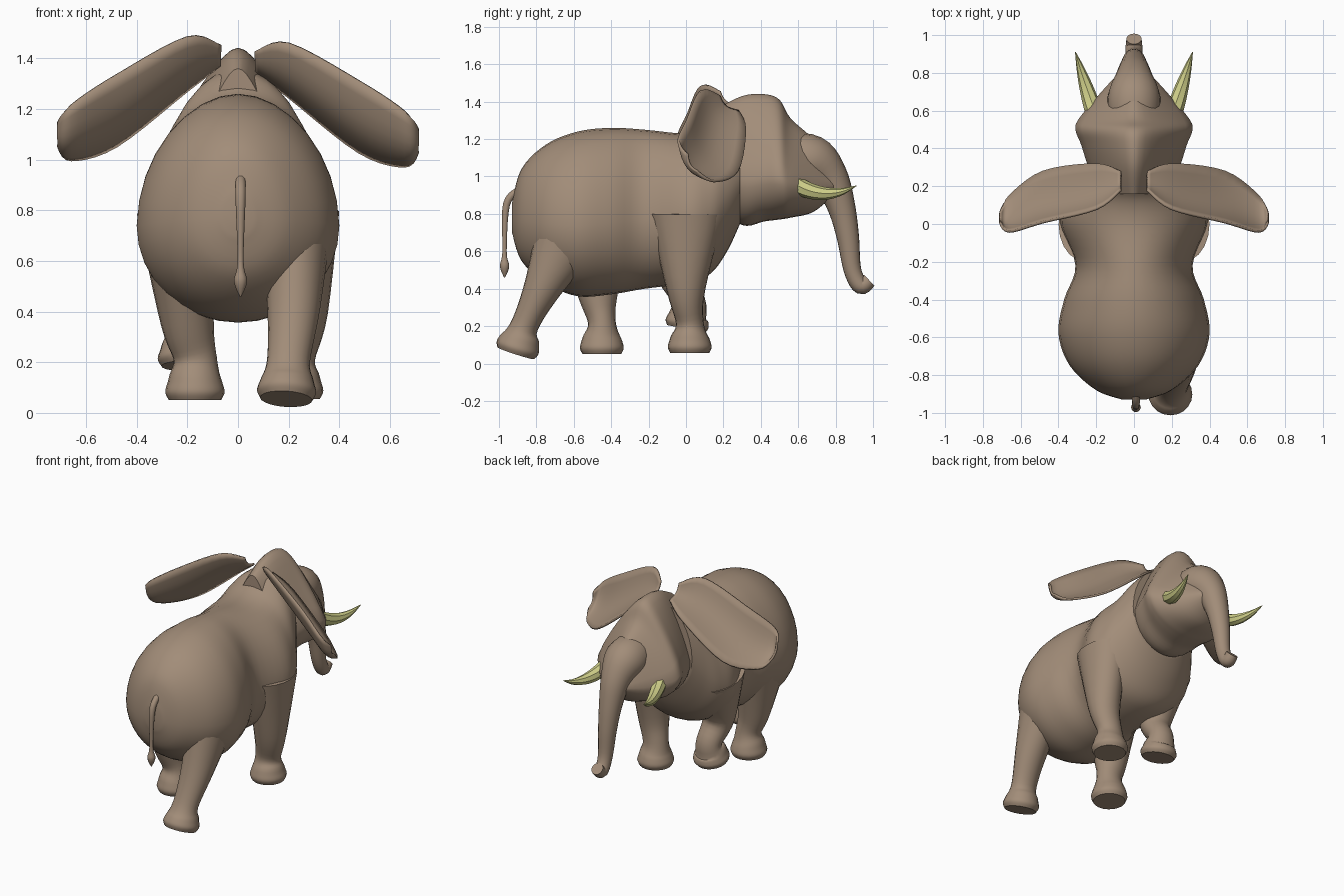
import bpy
import bmesh
import math
from mathutils import Vector

cube = bpy.data.objects.get("Cube")
if cube:
    bpy.data.objects.remove(cube)


def make_material(name, colour):
    material = bpy.data.materials.new(name)
    material.use_nodes = True
    material.diffuse_color = (*colour, 1)
    shader = material.node_tree.nodes["Principled BSDF"]
    shader.inputs["Base Color"].default_value = (*colour, 1)
    return material


SKIN = make_material("warm_grey_brown_skin", (.36, .265, .19))
IVORY = make_material("yellow_ivory", (.6, .6, .24))


def smooth_rows(rows, steps=5):
    """Catmull-Rom interpolation through rows of numbers."""
    result = []
    last = len(rows) - 1
    for i in range(last):
        before, start = rows[max(i - 1, 0)], rows[i]
        end, after = rows[i + 1], rows[min(i + 2, last)]
        for step in range(steps):
            t = step / steps
            result.append([
                q + t / 2 * (r - p + t * (2 * p - 5 * q + 4 * r - s + t * (3 * (q - r) + s - p)))
                for p, q, r, s in zip(before, start, end, after)])
    result.append(list(rows[last]))
    return result


def finish(name, bm, material, angle=40):
    """Turn a bmesh into a shaded object."""
    bmesh.ops.recalc_face_normals(bm, faces=bm.faces)
    mesh = bpy.data.meshes.new(name)
    bm.to_mesh(mesh)
    bm.free()
    mesh.materials.append(material)
    obj = bpy.data.objects.new(name, mesh)
    bpy.context.collection.objects.link(obj)
    bpy.ops.object.select_all(action="DESELECT")
    obj.select_set(True)
    bpy.context.view_layer.objects.active = obj
    bpy.ops.object.shade_smooth_by_angle(angle=math.radians(angle))
    return obj


def bridge(bm, lines, closed):
    """Join neighbouring lines of vertices with quads."""
    count = len(lines[0])
    for a, b in zip(lines, lines[1:]):
        for i in range(count if closed else count - 1):
            j = (i + 1) % count
            bm.faces.new((a[i], a[j], b[j], b[i]))


def skin_rings(name, rings, material, angle=40):
    """Bridge closed rings of points and cap both ends."""
    bm = bmesh.new()
    lines = [[bm.verts.new(point) for point in ring] for ring in rings]
    bridge(bm, lines, closed=True)
    bm.faces.new(lines[0])
    bm.faces.new(lines[-1])
    return finish(name, bm, material, angle)


def circle(sides):
    angles = [math.tau * i / sides for i in range(sides)]
    return [(math.cos(a), math.sin(a)) for a in angles]


def loft(name, rows, belly, pinch, sides=32):
    """Rows are y, top, bottom, half width; belly is the relative height of the widest point."""
    rings = []
    for y, top, bottom, width in smooth_rows(rows):
        middle = bottom + belly * (top - bottom)
        rings.append([
            (width * c * (1 - pinch * max(s, 0)), y,
             middle + s * (top - middle if s > 0 else middle - bottom))
            for c, s in circle(sides)])
    return skin_rings(name, rings, SKIN)


def tube(name, rows, material=SKIN, sides=20, angle=40):
    """Rows are x, y, z, sideways radius, depth radius."""
    rows = smooth_rows(rows)
    points = [Vector(row[:3]) for row in rows]
    rings = []
    for i, (*_, wide, deep) in enumerate(rows):
        ahead, behind = points[min(i + 1, len(rows) - 1)], points[max(i - 1, 0)]
        tangent = (ahead - behind).normalized()
        across = Vector((1, 0, 0))
        across = (across - tangent * across.dot(tangent)).normalized()
        depth = tangent.cross(across)
        rings.append([points[i] + across * wide * c + depth * deep * s for c, s in circle(sides)])
    return skin_rings(name, rings, material, angle)


# Barrel body with a pinched waist, running up into the neck
loft("body", [
    (-.93, .86, .7, .06), (-.88, 1.04, .55, .2), (-.75, 1.17, .43, .34), (-.58, 1.24, .36, .4),
    (-.4, 1.26, .37, .37), (-.22, 1.25, .4, .31), (0, 1.23, .43, .39), (.13, 1.26, .48, .36),
    (.22, 1.34, .6, .3), (.29, 1.36, .75, .25),
], belly=.43, pinch=.03)

# Head with a narrow crown and broad cheeks
loft("head", [
    (.16, 1.36, .85, .17), (.3, 1.43, .74, .24), (.42, 1.44, .76, .28), (.5, 1.41, .77, .31),
    (.56, 1.31, .78, .29), (.68, 1.2, .81, .19), (.79, 1.05, .9, .09),
], belly=.36, pinch=.5)

# Trunk flowing out of the forehead and curling forward at the tip
TRUNK = [(.53, 1.1, .13), (.67, 1.08, .14), (.77, .99, .1), (.83, .84, .075), (.865, .68, .06),
         (.89, .5, .047), (.935, .415, .045), (.98, .445, .04)]
tube("trunk", [(0, y, z, radius, radius) for y, z, radius in TRUNK])

# Thin tail with a pointed tuft
TAIL = [(-.89, .93, .02), (-.96, .85, .02), (-.97, .6, .012), (-.97, .52, .026), (-.97, .46, .003)]
tube("tail", [(.01, y, z, radius, radius) for y, z, radius in TAIL], sides=10)


def leg(name, hip, knee, ankle, sole):
    """Tapering leg whose foot flares out to a flat sole."""
    ankle, sole = Vector(ankle), Vector(sole)
    rows = [(*hip, .14, .2), (*knee, .105, .105), (*ankle, .085, .074)]
    for along, radius in ((.5, .104), (.8, .117), (1, .103)):
        rows.append((*ankle.lerp(sole, along), radius, radius))
    tube(name, rows)


# Four legs in mid stride, one front foot lifted
leg("back_right_leg", (.23, -.6, .75), (.22, -.76, .42), (.2, -.86, .21), (.19, -.91, .055))
leg("back_left_leg", (-.24, -.5, .7), (-.2, -.47, .36), (-.17, -.45, .22), (-.17, -.45, .05))
leg("front_right_leg", (.26, 0, .8), (.25, 0, .4), (.22, .02, .22), (.22, .02, .055))
leg("front_left_leg", (-.26, 0, .8), (-.22, -.05, .48), (-.2, .03, .33), (-.2, 0, .185))


def tusk(name, side):
    """Horn that dips, then rises as it sweeps forward and outward."""
    rows = []
    for step in range(6):
        t = step / 5
        radius = .002 + .045 * (1 - t * t)
        rows.append((side * (.2 + .11 * t), .55 + .36 * t, .98 - .25 * t + .22 * t * t,
                     radius, radius))
    tube(name, rows, IVORY, sides=8, angle=30)


# Ear outline: distance outward, then y and z of the upper and of the lower edge
EAR = [(.07, .18, 1.43, .28, 1.35), (.2, .08, 1.46, .32, 1.25), (.48, .01, 1.31, .28, 1.03),
       (.66, -.04, 1.19, .15, .975), (.71, .01, 1.12, .06, 1.03)]


def ear(name, side, lift, spans=8):
    """Broad thin flap, cupped between its upper and lower edges."""
    bm = bmesh.new()
    lines = []
    for x, upper_y, upper_z, lower_y, lower_z in smooth_rows(EAR):
        upper = Vector((side * x, upper_y, upper_z + lift))
        lower = Vector((side * x, lower_y, lower_z + lift))
        line = []
        for k in range(spans + 1):
            t = k / spans
            sag = (upper - lower).length * math.sin(math.pi * t) / 8
            line.append(bm.verts.new(upper.lerp(lower, t) - Vector((0, sag, sag))))
        lines.append(line)
    bridge(bm, lines, closed=False)
    solid = finish(name, bm, SKIN).modifiers.new("thickness", "SOLIDIFY")
    solid.thickness = .014
    solid.offset = 0


# Mirrored tusks and ears, the left ear held slightly higher
for label, side, lift in (("right", 1, 0), ("left", -1, .025)):
    tusk(label + "_tusk", side)
    ear(label + "_ear", side, lift)
